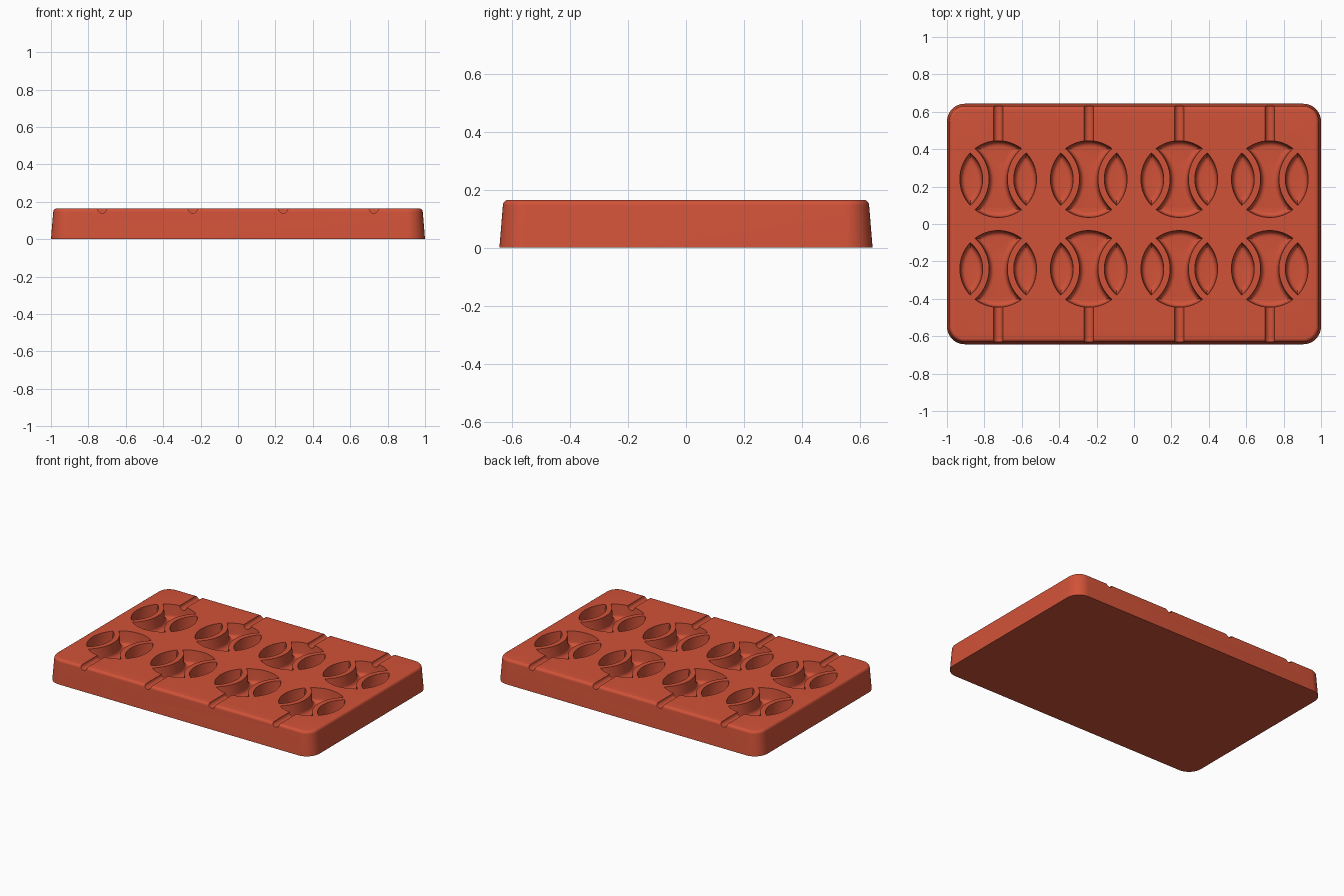
import bpy, bmesh
from math import pi, sin, cos, atan2, sqrt, radians
from mathutils import Matrix

cube = bpy.data.objects.get("Cube")
if cube:
    bpy.data.objects.remove(cube, do_unlink=True)

TOP = 0.165
BALL = 0.205                 # cavity radius
SEAM = 0.263                 # distance of seam arc centre from cavity centre
SEAM_IN, SEAM_OUT = 0.18, 0.214
FLOOR = 0.07
COLUMNS = [-0.726, -0.242, 0.242, 0.726]
ROWS = [-0.24, 0.24]

red = bpy.data.materials.new("brick red silicone")
red.use_nodes = True
colour = (0.64, 0.085, 0.04, 1)
red.diffuse_color = colour
red.node_tree.nodes["Principled BSDF"].inputs["Base Color"].default_value = colour


def arc(cx, cy, r, a, b, n):
    """Points on an arc, leaving out the last one."""
    return [(cx + r * cos(a + (b - a) * i / n), cy + r * sin(a + (b - a) * i / n))
            for i in range(n)]


def loft(bm, outline, levels, offset=(0, 0)):
    """Skin a closed solid through one outline per (inset, z) level."""
    rings = [[bm.verts.new((x + offset[0], y + offset[1], z)) for x, y in outline(inset)]
             for inset, z in levels]
    count = len(rings[0])
    for low, high in zip(rings, rings[1:]):
        for i in range(count):
            j = (i + 1) % count
            bm.faces.new((low[i], low[j], high[j], high[i]))
    bm.faces.new(rings[0][::-1])
    bm.faces.new(rings[-1])


def make_object(name, bm):
    bmesh.ops.recalc_face_normals(bm, faces=bm.faces)
    mesh = bpy.data.meshes.new(name)
    bm.to_mesh(mesh)
    bm.free()
    mesh.materials.append(red)
    obj = bpy.data.objects.new(name, mesh)
    bpy.context.collection.objects.link(obj)
    return obj


def tray_outline(inset):
    r = 0.095 - inset
    x, y = 1 - 0.095, 0.643 - 0.095
    corners = [(x, y), (-x, y), (-x, -y), (x, -y)]
    points = []
    for k, (cx, cy) in enumerate(corners):
        points += arc(cx, cy, r, k * pi / 2, (k + 1) * pi / 2, 12)
        points.append((cx + r * cos((k + 1) * pi / 2), cy + r * sin((k + 1) * pi / 2)))
    return points


def crossing(big, seam):
    """Where the cavity circle meets the right seam circle."""
    x = (big * big + SEAM * SEAM - seam * seam) / (2 * SEAM)
    return x, sqrt(big * big - x * x)


def middle_outline(inset):
    big, seam = BALL - inset, SEAM_OUT + inset
    x, y = crossing(big, seam)
    a, s = atan2(y, x), atan2(y, SEAM - x)
    return (arc(0, 0, big, a, pi - a, 24) + arc(-SEAM, 0, seam, s, -s, 24)
            + arc(0, 0, big, pi + a, 2 * pi - a, 24)
            + arc(SEAM, 0, seam, pi + s, pi - s, 24))


def side_outline(side):
    def outline(inset):
        big, seam = BALL - inset, SEAM_IN - inset
        x, y = crossing(big, seam)
        a, s = atan2(y, x), atan2(y, SEAM - x)
        points = arc(0, 0, big, -a, a, 24) + arc(SEAM, 0, seam, pi - s, pi + s, 24)
        return [(side * px, side * py) for px, py in points]
    return outline


# Tray: drafted slab with a rounded top edge
bm = bmesh.new()
fillet = [(0.012 + 0.02 * (1 - cos(t * pi / 12)), TOP - 0.02 + 0.02 * sin(t * pi / 12))
          for t in range(7)]
loft(bm, tray_outline, [(0, 0)] + fillet)
tray = make_object("mould_tray", bm)

# Cavities: three pockets each, with rounded floors
bowl = [(0.005 + 0.025 * (1 - cos(t * pi / 10)), FLOOR + 0.025 * (1 - sin(t * pi / 10)))
        for t in range(6)]
levels = ([(0, TOP + 0.03), (0, TOP)] + bowl)[::-1]
bm = bmesh.new()
for cx in COLUMNS:
    for cy in ROWS:
        for outline in (middle_outline, side_outline(1), side_outline(-1)):
            loft(bm, outline, levels, (cx, cy))
pockets = make_object("pocket_cutter", bm)

# Stick channels: half-round grooves from the cavities to the edge
bm = bmesh.new()
for cx in COLUMNS:
    for cy in (-0.56, 0.56):
        place = Matrix.Translation((cx, cy, TOP)) @ Matrix.Rotation(pi / 2, 4, 'X')
        bmesh.ops.create_cone(bm, cap_ends=True, segments=24, radius1=0.025,
                              radius2=0.025, depth=0.26, matrix=place)
channels = make_object("channel_cutter", bm)

for cutter in (pockets, channels):
    cutter.hide_render = True
    mod = tray.modifiers.new(cutter.name, 'BOOLEAN')
    mod.operation = 'DIFFERENCE'
    mod.solver = 'EXACT'
    mod.object = cutter

# Bake the cuts, then drop the cutters
bpy.context.view_layer.update()
graph = bpy.context.evaluated_depsgraph_get()
baked = bpy.data.meshes.new_from_object(tray.evaluated_get(graph))
tray.modifiers.clear()
tray.data = baked
for cutter in (pockets, channels):
    bpy.data.objects.remove(cutter, do_unlink=True)

bpy.ops.object.select_all(action='DESELECT')
tray.select_set(True)
bpy.context.view_layer.objects.active = tray
bpy.ops.object.shade_smooth_by_angle(angle=radians(35))
